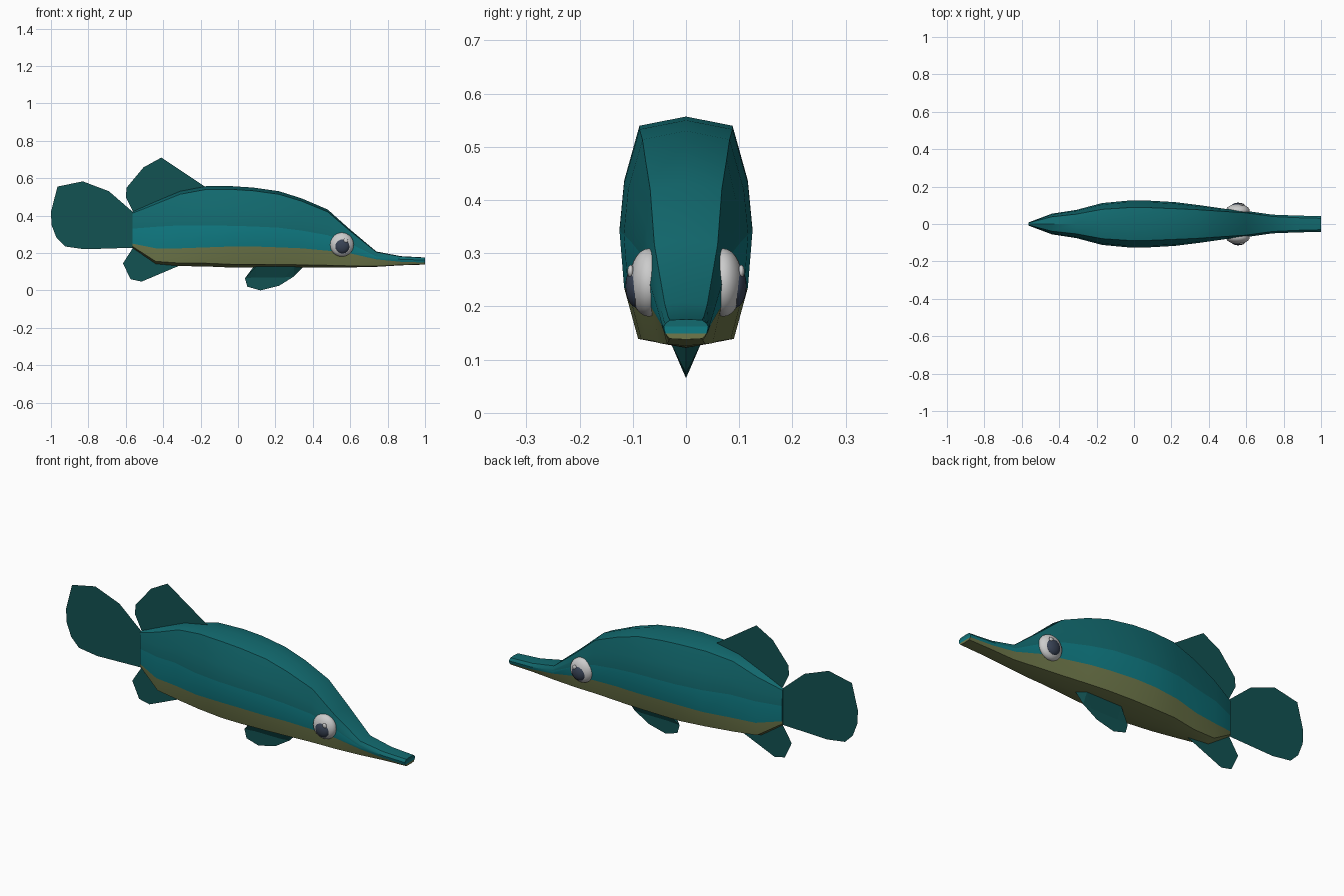
import bpy, bmesh
from math import radians, pi

if "Cube" in bpy.data.objects:
    bpy.data.objects.remove(bpy.data.objects["Cube"])


def material(name, rgb):
    m = bpy.data.materials.new(name)
    m.diffuse_color = (*rgb, 1)
    m.use_nodes = True
    m.node_tree.nodes["Principled BSDF"].inputs["Base Color"].default_value = m.diffuse_color
    return m


TEAL = material("dark_teal", (0.006, 0.145, 0.16))
BRIGHT = material("bright_teal", (0.005, 0.20, 0.23))
OLIVE = material("olive", (0.16, 0.19, 0.07))
FIN = material("fin_teal", (0.006, 0.085, 0.085))
WHITE = material("eye_white", (0.6, 0.6, 0.6))
DARK = material("pupil", (0.04, 0.055, 0.09))


def finish(bm, name, mats, angle=None):
    bmesh.ops.recalc_face_normals(bm, faces=bm.faces[:])
    me = bpy.data.meshes.new(name)
    bm.to_mesh(me)
    bm.free()
    for m in mats:
        me.materials.append(m)
    ob = bpy.data.objects.new(name, me)
    bpy.context.collection.objects.link(ob)
    if angle:
        bpy.ops.object.select_all(action='DESELECT')
        ob.select_set(True)
        bpy.context.view_layer.objects.active = ob
        bpy.ops.object.shade_smooth_by_angle(angle=radians(angle))
    return ob


# Body stations: x, half width, top, mid line, colour line, bottom, ridge width factor
stations = [
    (-0.565, 0.008, 0.42, 0.33, 0.25, 0.228, 0.7),
    (-0.44, 0.055, 0.475, 0.34, 0.225, 0.142, 0.7),
    (-0.31, 0.075, 0.53, 0.348, 0.225, 0.130, 0.7),
    (-0.17, 0.112, 0.557, 0.348, 0.23, 0.128, 0.7),
    (-0.03, 0.125, 0.557, 0.345, 0.235, 0.122, 0.7),
    (0.08, 0.125, 0.55, 0.342, 0.235, 0.122, 0.7),
    (0.22, 0.117, 0.53, 0.335, 0.23, 0.122, 0.7),
    (0.34, 0.102, 0.492, 0.32, 0.225, 0.122, 0.75),
    (0.48, 0.082, 0.432, 0.295, 0.212, 0.122, 0.82),
    (0.60, 0.07, 0.325, 0.25, 0.198, 0.123, 0.85),
    (0.74, 0.05, 0.208, 0.182, 0.166, 0.126, 0.8),
    (0.87, 0.045, 0.183, 0.166, 0.153, 0.134, 0.75),
    (1.0, 0.042, 0.176, 0.162, 0.149, 0.138, 0.72),
]
bm = bmesh.new()
rings = []
for x, w, top, mid, low, bot, k in stations:
    h = top - bot
    edge, keel = top - 0.04 * h, bot + 0.04 * h
    half = [(k * w, edge), (0.93 * w, mid + 0.47 * (edge - mid)), (w, mid),
            (0.93 * w, low), (0.72 * w, keel)]
    ring = [(0, top)] + half + [(0, bot)] + [(-y, z) for y, z in reversed(half)]
    rings.append([bm.verts.new((x, y, z)) for y, z in ring])
bands = [0, 0, 0, 1, 2, 2, 2, 2, 1, 0, 0, 0]
for a, b in zip(rings, rings[1:]):
    for i in range(12):
        j = (i + 1) % 12
        bm.faces.new((a[i], a[j], b[j], b[i])).material_index = bands[i]
bm.faces.new(rings[0])
# snout tip split by colour band
r = rings[-1]
for idx, mat in (((0, 1, 2, 3, 9, 10, 11), 0), ((3, 4, 8, 9), 1), ((4, 5, 6, 7, 8), 2)):
    bm.faces.new([r[i] for i in idx]).material_index = mat
finish(bm, "body", [TEAL, BRIGHT, OLIVE], 30)


# Thin flat fins on the centre plane
def fin(name, outline):
    bm = bmesh.new()
    bm.faces.new([bm.verts.new((x, 0, z)) for x, z in outline])
    finish(bm, name, [FIN])


fin("tail_fin", [(-0.563, 0.42), (-0.69, 0.53), (-0.83, 0.583), (-0.965, 0.555), (-1, 0.42),
                 (-0.997, 0.35), (-0.97, 0.28), (-0.925, 0.235), (-0.82, 0.22),
                 (-0.56, 0.228), (-0.54, 0.32)])
fin("dorsal_fin", [(-0.17, 0.55), (-0.41, 0.71), (-0.505, 0.658), (-0.595, 0.55),
                   (-0.6, 0.50), (-0.56, 0.42), (-0.42, 0.46)])
fin("anal_fin", [(-0.30, 0.138), (-0.515, 0.047), (-0.575, 0.06), (-0.615, 0.145),
                 (-0.56, 0.23), (-0.42, 0.16)])

# Belly fin: wide at the body, closing to a thin blade
bm = bmesh.new()
blade = [bm.verts.new((x, 0, z)) for x, z in
         [(0.345, 0.122), (0.30, 0.075), (0.22, 0.025), (0.12, 0.0), (0.05, 0.02),
          (0.037, 0.065), (0.08, 0.122)]]
inner = [bm.verts.new((x, 0, 0.07)) for x in (0.25, 0.10)]
bm.faces.new(blade[1:6] + [inner[1], inner[0]])
for s in (-1, 1):
    base = [bm.verts.new((x, s * 0.028, 0.13)) for x in (0.30, 0.10)]
    bm.faces.new((blade[0], blade[1], base[0]))
    bm.faces.new((blade[1], inner[0], base[0]))
    bm.faces.new((inner[0], inner[1], base[1], base[0]))
    bm.faces.new((inner[1], blade[5], base[1]))
    bm.faces.new((blade[5], blade[6], base[1]))
finish(bm, "belly_fin", [FIN])


# Eyes: flattened balls with pupil and glint
def ball(name, loc, size, mat):
    bm = bmesh.new()
    bmesh.ops.create_uvsphere(bm, u_segments=24, v_segments=14, radius=1)
    for v in bm.verts:
        x, y, z = v.co
        v.co = (loc[0] + x * size[0], loc[1] + y * size[1], loc[2] + z * size[2])
    finish(bm, name, [mat], 60)


for side, s in (("right", -1), ("left", 1)):
    ball(side + "_eye", (0.555, s * 0.070, 0.245), (0.064, 0.037, 0.064), WHITE)
    ball(side + "_pupil", (0.557, s * 0.090, 0.238), (0.041, 0.024, 0.041), DARK)
    ball(side + "_glint", (0.576, s * 0.104, 0.266), (0.012, 0.006, 0.012), WHITE)
